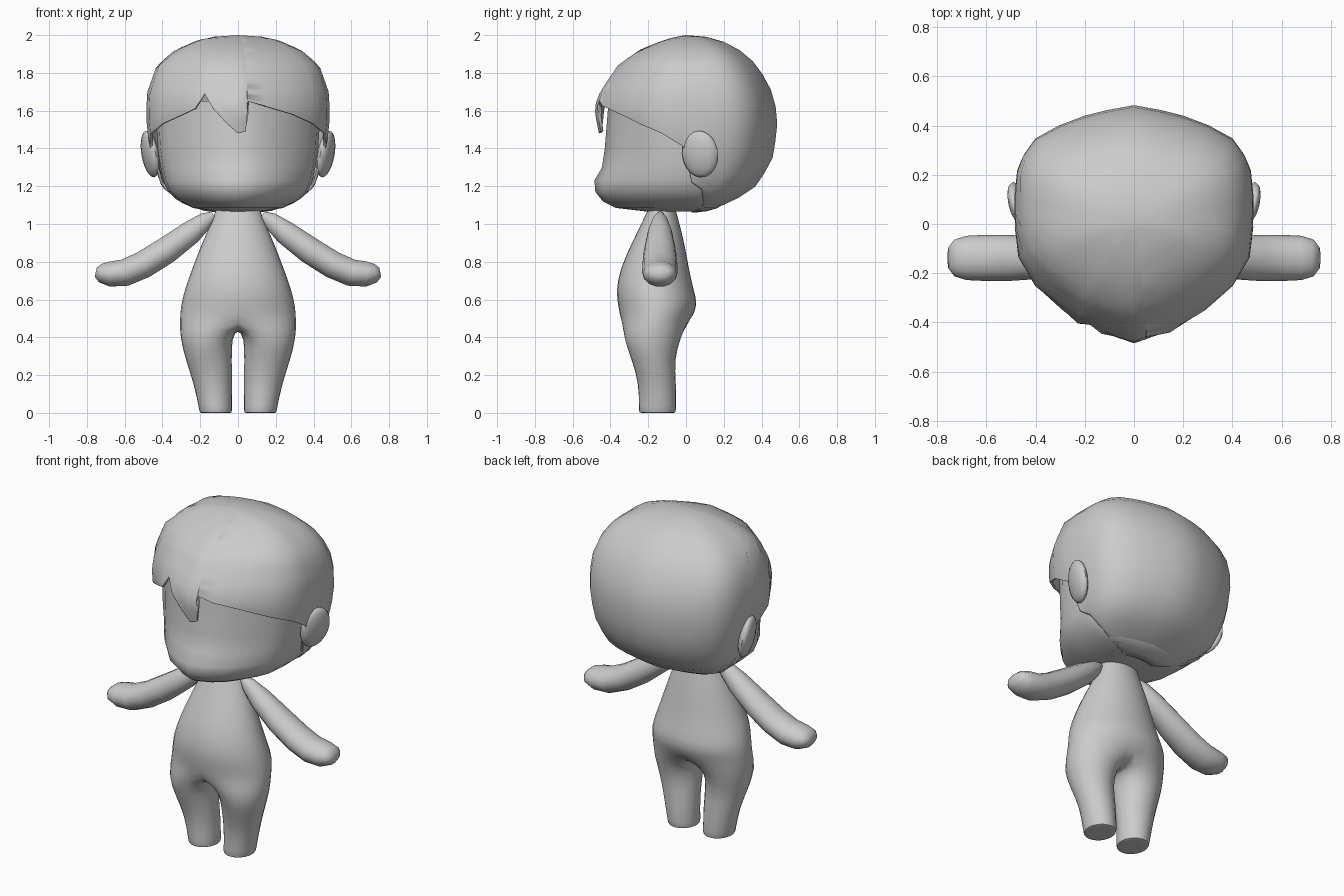
import bpy
import bmesh
import math
from mathutils import Matrix

default_cube = bpy.data.objects.get("Cube")
if default_cube:
    bpy.data.objects.remove(default_cube)

# One plain grey for the whole figure
grey = bpy.data.materials.new("plain_grey")
grey.use_nodes = True
colour = (0.6, 0.6, 0.6, 1)
grey.diffuse_color = colour
grey.node_tree.nodes["Principled BSDF"].inputs["Base Color"].default_value = colour


def finish(bm, name, sharp_angle=60):
    """Turn a bmesh into a smooth shaded grey object."""
    bmesh.ops.remove_doubles(bm, verts=bm.verts, dist=0.0005)
    loose = [vert for vert in bm.verts if not vert.link_faces]
    bmesh.ops.delete(bm, geom=loose, context="VERTS")
    bmesh.ops.recalc_face_normals(bm, faces=bm.faces)
    mesh = bpy.data.meshes.new(name)
    bm.to_mesh(mesh)
    bm.free()
    mesh.materials.append(grey)
    obj = bpy.data.objects.new(name, mesh)
    bpy.context.collection.objects.link(obj)
    bpy.ops.object.select_all(action="DESELECT")
    obj.select_set(True)
    bpy.context.view_layer.objects.active = obj
    bpy.ops.object.shade_smooth_by_angle(angle=math.radians(sharp_angle))
    return obj


def bridge(bm, first, second, closed=True):
    """Join two equal rows of vertices with quads."""
    count = len(first)
    for i in range(count if closed else count - 1):
        j = (i + 1) % count
        bm.faces.new((first[i], first[j], second[j], second[i]))


def loft(bm, rings):
    """Skin closed rings of points and cap both ends."""
    rows = [[bm.verts.new(point) for point in ring] for ring in rings]
    for first, second in zip(rows, rows[1:]):
        bridge(bm, first, second)
    bm.faces.new(rows[0])
    bm.faces.new(rows[-1])


def lookup(table, key):
    """Linear interpolation in rows sorted by their first value."""
    for low, high in zip(table, table[1:]):
        if key <= high[0]:
            mix = max(0, (key - low[0]) / (high[0] - low[0]))
            return [a + (b - a) * mix for a, b in zip(low[1:], high[1:])]
    return list(table[-1][1:])


# Horizontal outline of the head as width fraction and depth fraction
front_outline = [(0, 1), (.42, .88), (.83, .52), (.97, .28), (1, .03)]
back_outline = [(0, 1), (.22, .96), (.42, .91), (.63, .83), (.83, .72),
                (.93, .58), (.98, .45), (1, .25), (1, .08)]


def front_depth(side):
    return lookup(front_outline, abs(side))[0]


def head_point(side, depth, size, z):
    """Place an outline fraction; negative depth is the front."""
    width, front, back = size
    return (side * width, depth * (front if depth < 0 else back), z)


# Face: height, half width, front reach, back reach
face_rows = [(1.065, .12, .2, .1), (1.085, .24, .37, .17), (1.12, .31, .44, .2),
             (1.17, .37, .48, .2), (1.23, .395, .485, .2), (1.3, .41, .445, .2),
             (1.4, .425, .43, .2), (1.65, .44, .41, .2)]
steps = 12
face_loop = [(math.sin(math.pi * (i / steps - .5)),) for i in range(steps + 1)]
face_loop = [(side, -front_depth(side)) for (side,) in face_loop]
face_loop += [(side, depth) for side, depth in reversed(back_outline[1:])]
face_loop += [(-side, depth) for side, depth in back_outline]
bm = bmesh.new()
loft(bm, [[head_point(side, depth, row[1:], row[0]) for side, depth in face_loop]
          for row in face_rows])
finish(bm, "face")

# Hair: same kind of table, cut off along a hem that has a fringe
hair_rows = [(1.06, .1, .05, .05), (1.07, .2, .3, .12), (1.12, .325, .4, .25),
             (1.2, .405, .45, .37), (1.33, .45, .45, .455), (1.45, .475, .455, .475),
             (1.55, .485, .475, .485), (1.62, .485, .485, .475), (1.7, .48, .455, .455),
             (1.84, .43, .36, .38), (1.92, .335, .25, .285), (1.97, .22, .13, .19),
             (1.99, .15, .06, .12), (2, 0, 0, 0)]
fringe = [(-1, 1.41), (-.97, 1.48), (-.83, 1.53), (-.6, 1.58), (-.47, 1.61),
          (-.37, 1.69), (-.27, 1.61), (-.12, 1.53), (0, 1.48), (.085, 1.49),
          (.1, 1.56), (.105, 1.65), (.3, 1.625), (.6, 1.58), (.83, 1.53),
          (.97, 1.48), (1, 1.41)]
nape = [1.06] * (len(back_outline) - 3) + [1.1, 1.18, 1.22]
columns = [(-side, depth, hem) for (side, depth), hem in zip(back_outline, nape)]
columns += [(side, -front_depth(side), hem) for side, hem in fringe]
columns += [(-side, depth, hem) for side, depth, hem in
            reversed(columns[1:len(back_outline)])]
bm = bmesh.new()
grid = []
for level in range(17):
    rise = (1 - math.cos(math.pi * level / 16)) / 2
    row = []
    for side, depth, hem in columns:
        z = hem + (2 - hem) * rise
        row.append(bm.verts.new(head_point(side, depth, lookup(hair_rows, z), z)))
    grid.append(row)
for lower, upper in zip(grid, grid[1:]):
    bridge(bm, lower, upper)
hair = finish(bm, "hair")
shell = hair.modifiers.new("thickness", "SOLIDIFY")
shell.thickness = 0.015
shell.offset = -1

# Ears: flattened ovals that flare outward toward the back
for name, sign in (("left_ear", 1), ("right_ear", -1)):
    bm = bmesh.new()
    placement = (Matrix.Translation((sign * .465, .075, 1.37))
                 @ Matrix.Rotation(-sign * math.radians(17), 4, "Z")
                 @ Matrix.Rotation(sign * math.radians(10), 4, "Y")
                 @ Matrix.Diagonal((.038, .1, .125, 1)))
    bmesh.ops.create_uvsphere(bm, u_segments=14, v_segments=10, radius=1, matrix=placement)
    finish(bm, name)

# Arms: centre x, centre z, radius across y, radius across the limb
arm_rows = [(.13, 1.05, .02, .02), (.17, 1.02, .04, .045), (.25, .955, .065, .064),
            (.38, .86, .085, .073), (.5, .785, .093, .074), (.6, .742, .094, .073),
            (.68, .735, .09, .068), (.73, .74, .075, .05), (.753, .745, .045, .025)]
for name, sign in (("left_arm", 1), ("right_arm", -1)):
    rings = []
    for i, (x, z, across, thick) in enumerate(arm_rows):
        before, after = arm_rows[max(i - 1, 0)], arm_rows[min(i + 1, len(arm_rows) - 1)]
        slope = math.atan2(after[1] - before[1], after[0] - before[0])
        ring = []
        for k in range(14):
            turn = math.tau * k / 14
            lift = thick * math.sin(turn)
            ring.append((sign * (x - lift * math.sin(slope)),
                         -.138 + across * math.cos(turn), z + lift * math.cos(slope)))
        rings.append(ring)
    bm = bmesh.new()
    loft(bm, rings)
    finish(bm, name)

# Body half: torso rows and leg rows share the crotch row, then mirror
torso_rows = [(1.1, .11, -.19, -.06), (1.03, .135, -.225, -.04), (.9, .195, -.29, -.005),
              (.76, .25, -.355, .02), (.65, .29, -.375, .045), (.57, .31, -.365, .07),
              (.49, .316, -.35, .03)]
leg_rows = [(.4, .31, -.335, -.025), (.28, .28, -.29, -.06), (.16, .237, -.252, -.05),
            (.02, .208, -.252, -.05), (0, .205, -.25, -.053)]
arc, inner = 9, 3
bm = bmesh.new()
rows = []
for z, outer, front, back in torso_rows:
    middle, reach = (front + back) / 2, (back - front) / 2
    points = []
    for k in range(arc):
        turn = math.pi * (k / (arc - 1) - .5)
        points.append((abs(outer * math.cos(turn)), middle + reach * math.sin(turn), z))
    points[0] = (0, *points[0][1:])
    points[-1] = (0, *points[-1][1:])
    for k in range(inner):
        points.append((0, middle + reach * (.5 - .5 * k), z - .045))
    rows.append([bm.verts.new(point) for point in points])
for first, second in zip(rows, rows[1:]):
    bridge(bm, first[:arc], second[:arc], closed=False)
leg_start = len(rows) - 1
for z, outer, front, back in leg_rows + [leg_rows[-1]]:
    inset = .85 if len(rows) == leg_start + len(leg_rows) + 1 else 1.02
    middle, reach = (front + back) / 2, (back - front) / 2 * inset
    centre, width = (outer + .03) / 2, (outer - .03) / 2 * inset
    row = []
    for k in range(arc + inner):
        turn = math.tau * (k + .5 - arc / 2) / (arc + inner)
        row.append(bm.verts.new((centre + width * math.cos(turn),
                                 middle + reach * math.sin(turn), z)))
    rows.append(row)
for first, second in zip(rows[leg_start:], rows[leg_start + 1:]):
    bridge(bm, first, second)
bm.faces.new(rows[-1])
body = finish(bm, "body_and_legs", 80)
mirror = body.modifiers.new("other_half", "MIRROR")
mirror.use_clip = True
smooth = body.modifiers.new("soft_form", "SUBSURF")
smooth.levels = smooth.render_levels = 1
